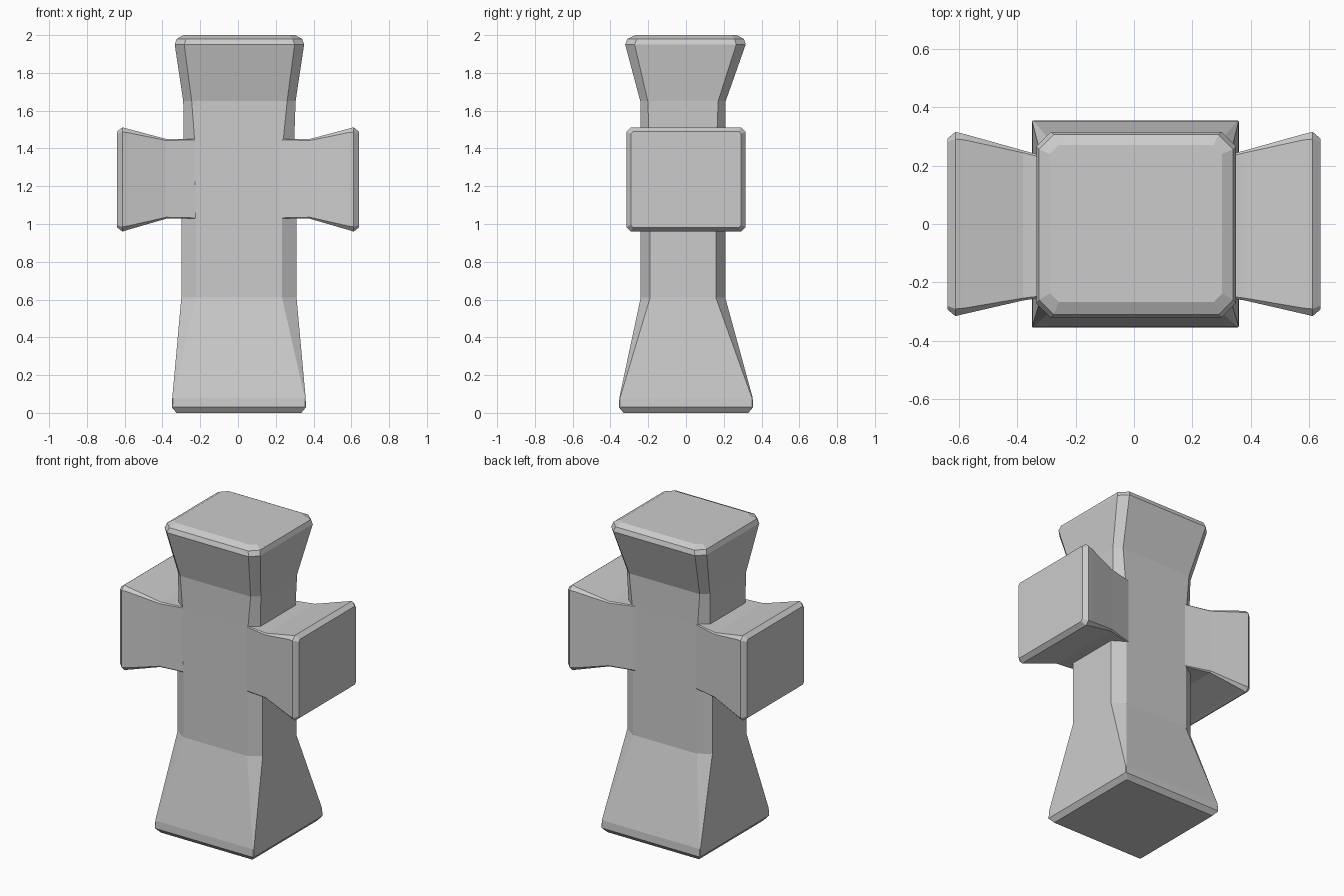
import bpy, bmesh

if "Cube" in bpy.data.objects:
    bpy.data.objects.remove(bpy.data.objects["Cube"])


def loft(name, sections, axis):
    """Skin chamfered rectangles (t, u0, u1, v0, v1, cut_u, cut_v) along an axis."""
    bm = bmesh.new()
    rings = []
    for t, u0, u1, v0, v1, cu, cv in sections:
        pts = [(u0 + cu, v0), (u1 - cu, v0), (u1, v0 + cv), (u1, v1 - cv),
               (u1 - cu, v1), (u0 + cu, v1), (u0, v1 - cv), (u0, v0 + cv)]
        rings.append([bm.verts.new((u, v, t) if axis == 'z' else (t, u, v))
                      for u, v in pts])
    for a, b in zip(rings, rings[1:]):
        for i in range(8):
            j = (i + 1) % 8
            bm.faces.new((a[i], a[j], b[j], b[i]))
    bm.faces.new(rings[0][::-1])
    bm.faces.new(rings[-1])
    bmesh.ops.recalc_face_normals(bm, faces=bm.faces[:])
    me = bpy.data.meshes.new(name)
    bm.to_mesh(me)
    bm.free()
    ob = bpy.data.objects.new(name, me)
    bpy.context.collection.objects.link(ob)
    return ob


# Upright: flared foot, chamfered shaft, flared and bevelled head
upright = loft("cross_upright", [
    (0.00, -0.325, 0.335, -0.33, 0.33, 0.004, 0.004),
    (0.03, -0.35, 0.36, -0.355, 0.355, 0.004, 0.004),
    (0.08, -0.348, 0.358, -0.353, 0.353, 0.004, 0.004),
    (0.61, -0.30, 0.31, -0.24, 0.208, 0.077, 0.05),
    (1.02, -0.30, 0.31, -0.24, 0.208, 0.077, 0.05),
    (1.45, -0.288, 0.298, -0.24, 0.208, 0.058, 0.045),
    (1.65, -0.29, 0.305, -0.242, 0.21, 0.045, 0.04),
    (1.95, -0.335, 0.35, -0.322, 0.316, 0.05, 0.05),
    (1.98, -0.325, 0.34, -0.31, 0.306, 0.05, 0.05),
    (2.00, -0.288, 0.302, -0.268, 0.27, 0.03, 0.03),
], 'z')

# Arms: one bar through the shaft, flaring to bevelled ends
half = [
    (0.20, -0.236, 0.204, 1.028, 1.45, 0.004, 0.004),
    (0.38, -0.262, 0.252, 1.028, 1.45, 0.008, 0.008),
    (0.58, -0.308, 0.308, 0.97, 1.503, 0.02, 0.02),
    (0.612, -0.316, 0.316, 0.96, 1.512, 0.025, 0.025),
    (0.64, -0.292, 0.292, 0.982, 1.49, 0.012, 0.012),
]
arms = loft("cross_arms", [(-s[0],) + s[1:] for s in reversed(half)] + half, 'x')

# Merge the bar into the upright
mod = upright.modifiers.new("join_arms", 'BOOLEAN')
mod.operation = 'UNION'
mod.solver = 'EXACT'
mod.object = arms
bpy.context.view_layer.objects.active = upright
upright.select_set(True)
bpy.ops.object.modifier_apply(modifier=mod.name)
bpy.data.objects.remove(arms)
upright.name = "stone_cross"
